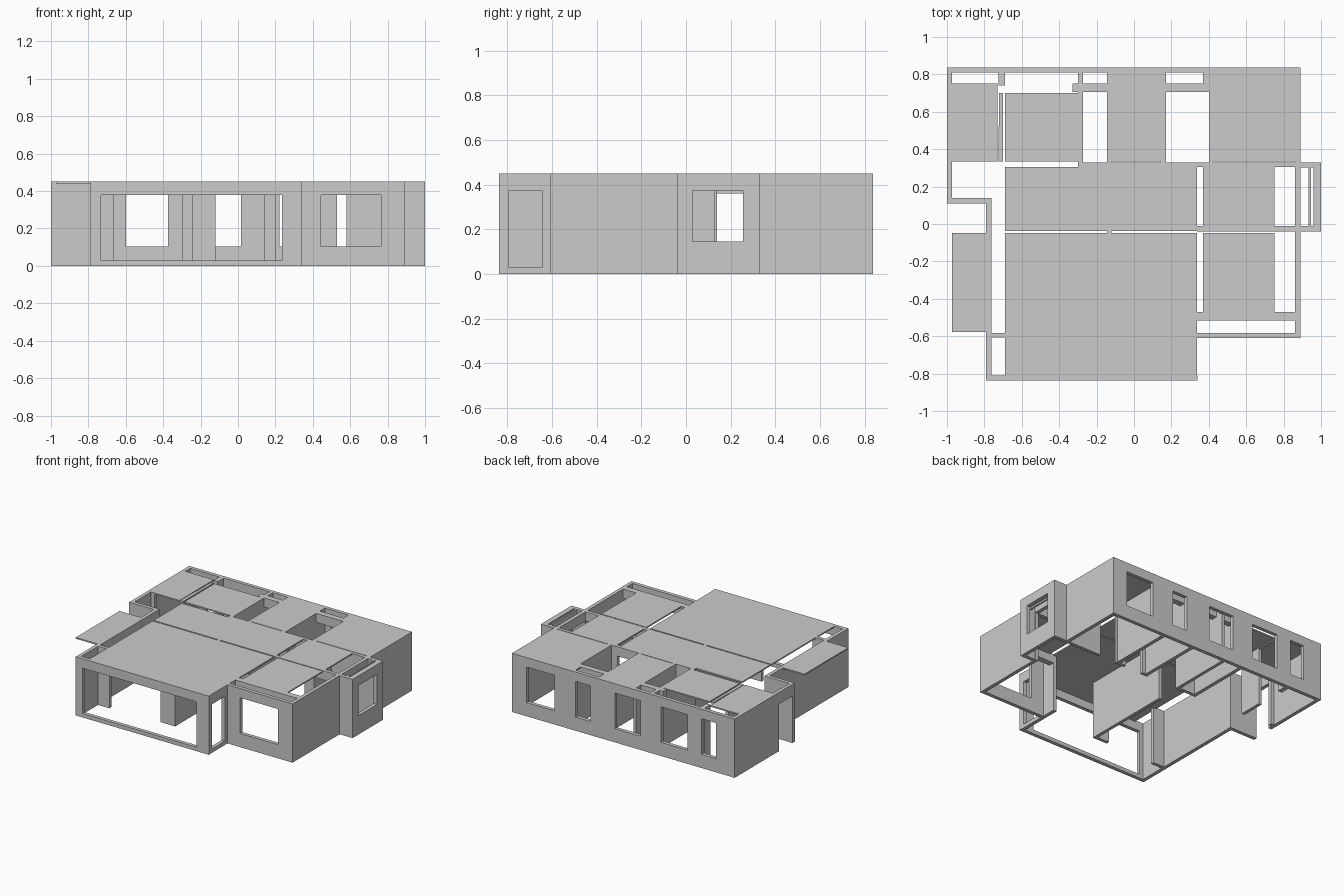
import bpy, bmesh

H = 0.45      # wall height
HEAD = 0.378  # top of doors and windows
SILL = 0.105


def box(bm, x0, x1, y0, y1, z0=0.0, z1=H):
    vs = bmesh.ops.create_cube(bm, size=1)["verts"]
    for v in vs:
        v.co = ((x0 + x1) / 2 + v.co.x * (x1 - x0),
                (y0 + y1) / 2 + v.co.y * (y1 - y0),
                (z0 + z1) / 2 + v.co.z * (z1 - z0))


def finish(bm, name):
    me = bpy.data.meshes.new(name)
    bm.to_mesh(me)
    bm.free()
    ob = bpy.data.objects.new(name, me)
    bpy.context.scene.collection.objects.link(ob)
    return ob


def wall(name, axis, a0, a1, b0, b1, openings=()):
    """Wall running a0..a1 along axis, b0..b1 thick, openings (start, end, bottom, top)."""
    bm = bmesh.new()

    def piece(s, e, z0=0.0, z1=H):
        if e - s > 1e-4 and z1 - z0 > 1e-4:
            if axis == "x":
                box(bm, s, e, b0, b1, z0, z1)
            else:
                box(bm, b0, b1, s, e, z0, z1)

    pos = a0
    for s, e, z0, z1 in sorted(openings):
        piece(pos, s)
        piece(s, e, 0.0, z0)
        piece(s, e, z1, H)
        pos = e
    piece(pos, a1)
    return finish(bm, name)


def slabs(name, rects, z0, z1=H):
    for i, r in enumerate(rects):
        bm = bmesh.new()
        box(bm, *r, z0, z1)
        finish(bm, f"{name}_{i + 1}")


# outer walls with windows
wall("back_wall", "x", -1, 0.89, 0.81, 0.838, [
    (-0.84, -0.72, SILL, HEAD), (-0.60, -0.375, SILL, HEAD), (-0.20, 0.017, SILL, HEAD),
    (0.222, 0.35, SILL, HEAD), (0.53, 0.765, SILL, HEAD)])
wall("entrance_wall", "y", 0.11, 0.81, -1, -0.972, [(0.14, 0.30, 0, 0.36)])
wall("entrance_return_wall", "x", -0.972, -0.762, 0.11, 0.138)
wall("left_wall", "y", -0.81, 0.11, -0.79, -0.762)
wall("front_wall", "x", -0.79, 0.34, -0.838, -0.81, [(-0.732, 0.235, 0.03, HEAD)])
wall("front_side_wall", "y", -0.81, -0.47, 0.31, 0.338, [(-0.795, -0.642, 0.03, 0.372)])
wall("front_right_wall", "x", 0.338, 0.89, -0.61, -0.582, [(0.445, 0.765, SILL, HEAD)])
wall("right_wall", "y", -0.582, 0.81, 0.862, 0.89, [(-0.01, 0.305, 0, HEAD)])

# bay on the right side
wall("bay_outer_wall", "y", -0.04, 0.33, 0.972, 1.0, [(0.03, 0.255, 0.145, 0.375)])
wall("bay_front_wall", "x", 0.89, 0.972, -0.04, -0.012)
wall("bay_back_wall", "x", 0.89, 0.972, 0.302, 0.33)
slabs("bay_lintel", [(0.932, 0.945, -0.012, 0.302), (0.96, 0.972, -0.012, 0.302)], 0.38)

# inner walls
wall("corridor_wall", "x", -0.30, 0.862, 0.305, 0.33, [
    (-0.12, 0.14, 0, HEAD), (0.20, 0.35, 0, HEAD), (0.43, 0.58, 0, HEAD)])
wall("store_room_wall", "y", 0.33, 0.81, -0.30, -0.272)
wall("kitchen_left_wall", "y", 0.33, 0.81, -0.145, -0.12)
wall("bath_left_wall", "y", 0.33, 0.81, 0.142, 0.17)
wall("bedroom_wall", "y", 0.33, 0.81, 0.40, 0.428)
wall("back_left_divider", "y", 0.335, 0.52, -0.725, -0.70)
wall("divider_pier", "y", 0.74, 0.81, -0.725, -0.69)
wall("entrance_stub", "x", -0.972, -0.945, 0.335, 0.36)
wall("living_divider", "y", -0.59, 0.13, -0.145, -0.12)
wall("divider_return", "x", -0.245, -0.145, -0.59, -0.565)
wall("living_pier", "x", -0.762, -0.665, -0.608, -0.582)

# beams under the ceiling
slabs("beam", [
    (-0.33, 0.40, 0.705, 0.75), (0.338, 0.862, -0.515, -0.47),
    (0.338, 0.862, -0.04, -0.012)], 0.38)

# thin ceiling panels, with open slots between them
slabs("ceiling_panel", [
    (-0.972, -0.73, 0.335, 0.75), (-0.69, -0.272, 0.335, 0.70),
    (-0.145, 0.17, 0.335, 0.81), (0.40, 0.862, 0.335, 0.81), (0.37, 0.40, 0.705, 0.81),
    (-0.69, 0.338, -0.038, 0.305), (-0.69, 0.338, -0.81, -0.048),
    (0.37, 0.752, -0.012, 0.305), (0.37, 0.752, -0.515, -0.048),
    (-0.972, -0.79, -0.578, -0.048), (-0.722, -0.70, 0.37, 0.70)], 0.44)
